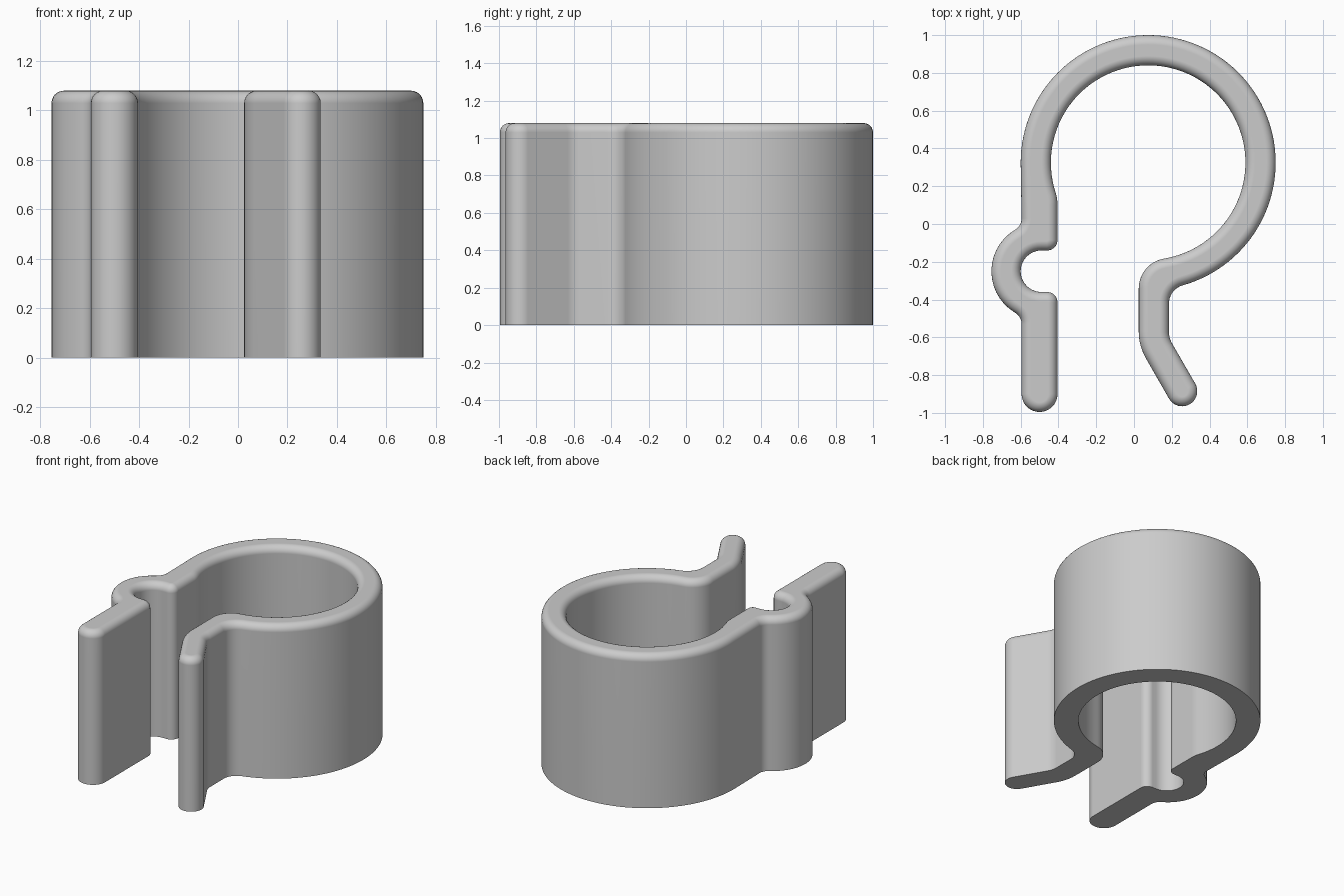
import bpy, bmesh
from math import sin, cos, pi, radians, ceil
from mathutils import Vector

if "Cube" in bpy.data.objects:
    bpy.data.objects.remove(bpy.data.objects["Cube"], do_unlink=True)

HEIGHT, ROUND, STEPS = 1.08, 0.05, 6


def arc(x, y, r, start, end):
    """Points along an arc, angles in degrees."""
    n = max(4, ceil(abs(end - start) / (3 if r > 0.4 else 9)))
    angles = [radians(start + (end - start) * i / n) for i in range(n + 1)]
    return [Vector((x + r * cos(a), y + r * sin(a))) for a in angles]


def bend(a, corner, b, n=6):
    """Soft corner between two straight runs."""
    a, corner, b = Vector(a), Vector(corner), Vector(b)
    return [a.lerp(corner, i / n).lerp(corner.lerp(b, i / n), i / n) for i in range(n + 1)]


# Clip outline, clockwise from the tip of the straight arm
outline = []
for piece in (
    arc(-0.50, -0.90, 0.095, 0, -180),          # straight arm tip
    arc(-0.665, -0.53, 0.07, 0, 59.5),          # into the bump
    arc(-0.50, -0.25, 0.255, 239.5, 120.5),     # outside of bump
    arc(-0.665, 0.03, 0.07, -59.5, 0),          # out of the bump
    arc(0.075, 0.325, 0.675, 180, -74.3),       # outside of ring
    arc(0.285, -0.421, 0.10, 105.7, 180),       # neck of the bent arm
    bend((0.185, -0.57), (0.185, -0.604), (0.202, -0.633)),
    arc(0.255, -0.885, 0.08, 30, -150),         # bent arm tip
    bend((0.065, -0.715), (0.025, -0.646), (0.025, -0.57)),
    arc(0.185, -0.341, 0.16, 180, 99.4),        # shoulder of the bent arm
    arc(0.075, 0.325, 0.515, -80.6, 198),       # inside of ring
    arc(-0.605, 0.104, 0.20, 18, 0),            # onto the straight arm
    arc(-0.46, -0.085, 0.055, 0, -90),          # upper notch lip
    arc(-0.49, -0.25, 0.11, 90, 270),           # notch
    arc(-0.46, -0.415, 0.055, 90, 0),           # lower notch lip
):
    for p in piece:
        if not outline or (p - outline[-1]).length > 0.002:
            outline.append(p)


def inward(i):
    """Inward direction at an outline point."""
    p = outline[i]
    d1 = (p - outline[i - 1]).normalized()
    d2 = (outline[(i + 1) % len(outline)] - p).normalized()
    t = (d1 + d2).normalized()
    return Vector((t.y, -t.x))


# Flat base, straight wall and rounded top edge
inwards = [inward(i) for i in range(len(outline))]
levels = [(0, 0)]
for s in range(STEPS + 1):
    a = s / STEPS * pi / 2
    levels.append((ROUND * (1 - cos(a)), HEIGHT - ROUND + ROUND * sin(a)))

bm = bmesh.new()
rings = [[bm.verts.new((*(p + n * inset), z)) for p, n in zip(outline, inwards)]
         for inset, z in levels]
for low, high in zip(rings, rings[1:]):
    for i in range(len(low)):
        bm.faces.new((low[i - 1], low[i], high[i], high[i - 1]))
bm.faces.new(rings[0])
bm.faces.new(rings[-1])
bmesh.ops.recalc_face_normals(bm, faces=bm.faces)
mesh = bpy.data.meshes.new("spring_clip")
bm.to_mesh(mesh)
bm.free()

clip = bpy.data.objects.new("spring_clip", mesh)
bpy.context.collection.objects.link(clip)

# Plain grey
grey = bpy.data.materials.new("light_grey")
grey.use_nodes = True
colour = (0.6, 0.6, 0.6, 1)
grey.diffuse_color = colour
grey.node_tree.nodes["Principled BSDF"].inputs["Base Color"].default_value = colour
mesh.materials.append(grey)

# Smooth walls, crisp base edge
bpy.ops.object.select_all(action="DESELECT")
clip.select_set(True)
bpy.context.view_layer.objects.active = clip
bpy.ops.object.shade_smooth_by_angle(angle=radians(35))
weighted = clip.modifiers.new("even_shading", "WEIGHTED_NORMAL")
weighted.keep_sharp = True
